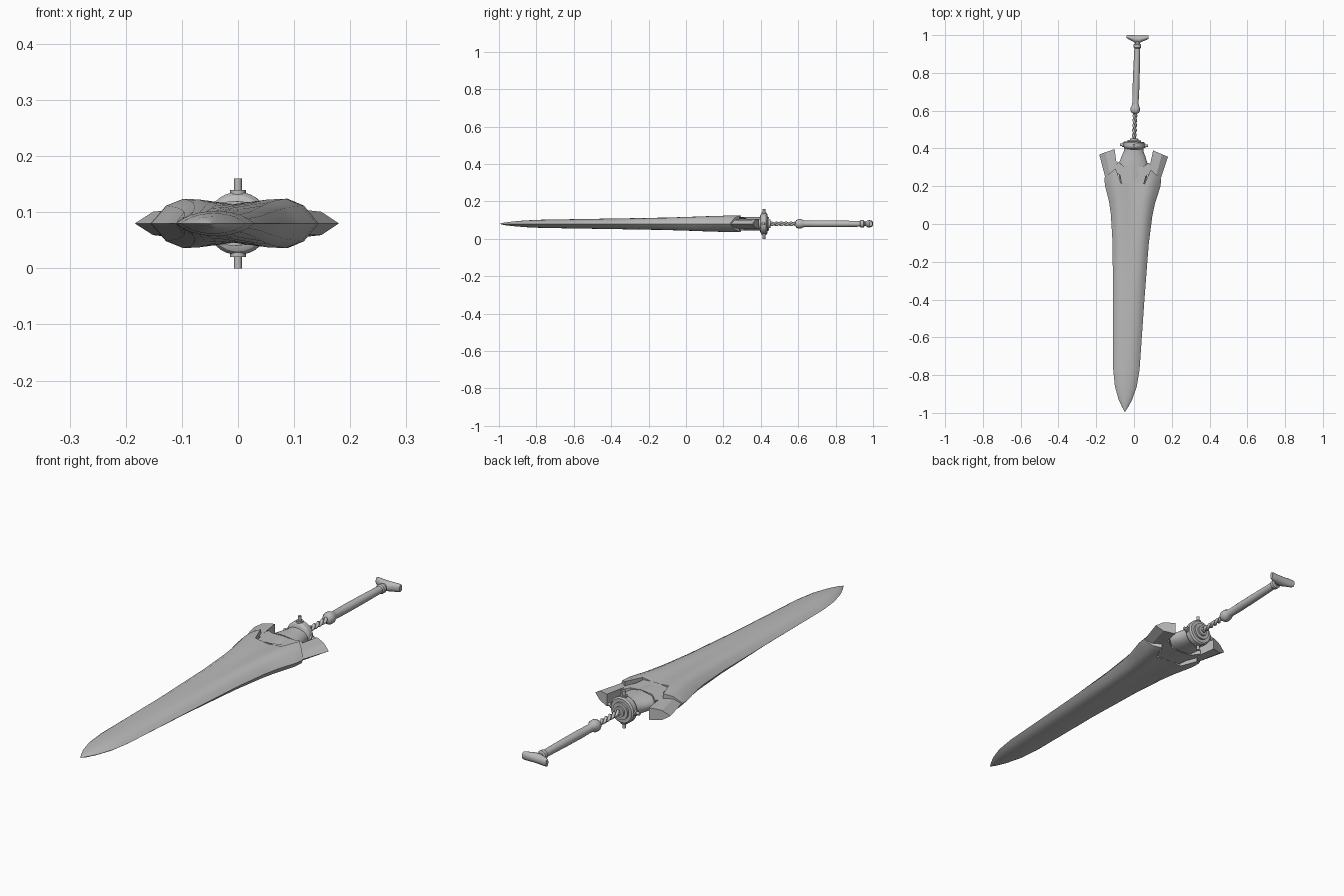
import bpy, bmesh, math
from mathutils import Matrix, Vector

if "Cube" in bpy.data.objects:
    bpy.data.objects.remove(bpy.data.objects["Cube"])

MID = 0.08      # height of the sword's centre plane
steel = bpy.data.materials.new("grey steel")
steel.diffuse_color = (0.5, 0.5, 0.5, 1)
steel.use_nodes = True
steel.node_tree.nodes["Principled BSDF"].inputs["Base Color"].default_value = steel.diffuse_color
# The sword lies turned slightly about the guard
PLACE = (Matrix.Translation((0, 0.42, MID)) @ Matrix.Rotation(math.radians(-1.95), 4, 'Z')
         @ Matrix.Translation((0, -0.42, 0)))


def finish(name, bm, angle=30):
    bmesh.ops.remove_doubles(bm, verts=bm.verts, dist=1e-5)
    bmesh.ops.dissolve_degenerate(bm, edges=bm.edges, dist=1e-6)
    bmesh.ops.recalc_face_normals(bm, faces=bm.faces)
    me = bpy.data.meshes.new(name)
    bm.to_mesh(me)
    bm.free()
    me.transform(PLACE)
    me.materials.append(steel)
    ob = bpy.data.objects.new(name, me)
    bpy.context.collection.objects.link(ob)
    bpy.ops.object.select_all(action='DESELECT')
    ob.select_set(True)
    bpy.context.view_layer.objects.active = ob
    bpy.ops.object.shade_smooth_by_angle(angle=math.radians(angle))
    return ob


def loft(name, rings, angle=30, caps=True):
    """Skin a list of closed rings of points."""
    bm = bmesh.new()
    rows = [[bm.verts.new(p) for p in r] for r in rings]
    n = len(rows[0])
    for a, b in zip(rows, rows[1:]):
        for i in range(n):
            j = (i + 1) % n
            bm.faces.new((a[i], a[j], b[j], b[i]))
    if caps:
        bm.faces.new(rows[0])
        bm.faces.new(rows[-1])
    return finish(name, bm, angle)


def oval(n, a, b):
    return [(a * math.cos(2 * math.pi * i / n), b * math.sin(2 * math.pi * i / n)) for i in range(n)]


def turned(name, profile, n=20, axis='Y', side=1, y0=0.0):
    """Revolve (radius, distance) pairs about an axis."""
    rings = []
    for r, d in profile:
        d *= side
        place = {'Y': lambda p, q: (p, d, q), 'Z': lambda p, q: (p, y0 + q, d),
                 'X': lambda p, q: (d, y0 + p, q)}[axis]
        rings.append([place(p, q) for p, q in oval(n, r, r)])
    return loft(name, rings)


def lerp(table, y):
    for a, b in zip(table, table[1:]):
        if y <= b[0]:
            k = (y - a[0]) / (b[0] - a[0])
            return [p + (q - p) * k for p, q in zip(a, b)][1:]
    return table[-1][1:]


# Blade: stations of length, half width, half thickness
STATIONS = [(-0.995, 0.001, 0.001), (-0.97, 0.016, 0.007), (-0.93, 0.036, 0.012),
            (-0.86, 0.058, 0.018), (-0.77, 0.070, 0.022), (-0.40, 0.083, 0.029),
            (-0.10, 0.096, 0.036), (0.05, 0.110, 0.040), (0.12, 0.122, 0.042),
            (0.21, 0.147, 0.044), (0.25, 0.150, 0.044)]
# across the half width: fraction, height near tip, height near shoulder, end position
ACROSS = [(0, 1, .78, .215), (.22, .97, .88, .215), (.42, .87, .97, .215), (.62, .7, 1, .29),
          (.82, .4, .72, .265), (1, 0, 0, .24)]
half = [(-u, a, b, e) for u, a, b, e in ACROSS[:0:-1]] + ACROSS
bm = bmesh.new()
rows = {1: [], -1: []}
for s in STATIONS:
    y = s[0]
    k = max(0, min(1, (y + 0.5) / 0.7))
    for side in (1, -1):
        row = []
        for u, tip, shoulder, end in half:
            yy = y if y <= 0 else y * end / 0.25
            row.append(bm.verts.new((u * s[1], yy, side * s[2] * (tip + (shoulder - tip) * k))))
        rows[side].append(row)
for side in (1, -1):
    for a, b in zip(rows[side], rows[side][1:]):
        for i in range(len(half) - 1):
            bm.faces.new((a[i], a[i + 1], b[i + 1], b[i]))
for end in (0, -1):
    a, b = rows[1][end], rows[-1][end]
    for i in range(len(half) - 1):
        bm.faces.new((a[i], a[i + 1], b[i + 1], b[i]))
finish("blade", bm, 35)

# Flared core between blade and guard
CORE = [(0.17, .062, .030), (0.22, .068, .033), (0.28, .080, .035), (0.32, .076, .036),
        (0.355, .064, .036), (0.385, .052, .036), (0.41, .050, .038)]
loft("core", [[(p, y, q) for p, q in oval(28, a, b)] for y, a, b in CORE])

# Angular socket panels lying over the core, top and bottom
outline = [(.0, .215), (.060, .215), (.068, .255), (.098, .285), (.083, .328), (.052, .305), (0, .305)]
outline += [(-x, y) for x, y in outline[-2:0:-1]]
for side, label in ((1, "top"), (-1, "bottom")):
    def height(x):
        return side * (0.040 - 1.9 * x * x)
    loft(label + "_panel", [[(x, y, 0.008 * side) for x, y in outline],
                            [(x, y, height(x)) for x, y in outline]])

# Wings: wedges, sharp on the outside and thick on the inside
for side, label in ((1, "right"), (-1, "left")):
    bm = bmesh.new()
    sect = lambda xi, yi, xo, yo, t: [bm.verts.new((side * x, y, z)) for x, y, z in (
        (xo, yo, 0), (xi + .6 * (xo - xi), yi + .6 * (yo - yi), t * .8), (xi, yi, t),
        (xi, yi, -t), (xi + .6 * (xo - xi), yi + .6 * (yo - yi), -t * .8))]
    a = sect(.070, .21, .140, .22, .026)
    b = sect(.102, .393, .182, .362, .026)
    for i in range(5):
        j = (i + 1) % 5
        bm.faces.new((a[i], a[j], b[j], b[i]))
    bm.faces.new(a)
    bm.faces.new(b)
    finish(label + "_wing", bm, 20)

# Round guard with stepped rear face
turned("guard", [(.040, .395), (.050, .400), (.056, .410), (.056, .430), (.050, .436),
                 (.036, .436), (.036, .444), (.022, .444), (.022, .452)], 32)

# Guard pins, tall ones above and below, short ones at the sides
for side, label in ((1, "upper"), (-1, "lower")):
    turned(label + "_pin", [(.014, .045), (.014, .060), (.007, .060), (.007, .080)],
           14, 'Z', side, .417)
for side, label in ((1, "right"), (-1, "left")):
    turned(label + "_stud", [(.012, .045), (.012, .062), (.007, .062), (.007, .075)],
           14, 'X', side, .417)

# Twisted rod: two strands wound around each other
for strand in range(2):
    rings = []
    for i in range(61):
        t = i / 60
        ang = t * math.tau * 3 + strand * math.pi
        c = Vector((.005 * math.cos(ang), .445 + .155 * t, .005 * math.sin(ang)))
        rings.append([c + Vector((p, 0, q)) for p, q in oval(10, .0075, .0075)])
    loft("twisted_strand", rings, 40)

# Grip with bulb and end ring
turned("grip", [(.012, .585), (.020, .590), (.025, .600), (.025, .615), (.019, .628),
                (.0165, .640), (.018, .70), (.0175, .80), (.0155, .93), (.020, .935),
                (.020, .950), (.013, .954), (.013, .975)], 20)

# Crescent pommel bar
BAR = [(-.058, .991, .008, .015), (-.048, .988, .011, .018), (-.030, .984, .015, .019),
       (-.012, .979, .020, .020)]
BAR += [(-x, y, a, b) for x, y, a, b in BAR[::-1]]
loft("pommel", [[(x, y + p, q) for p, q in oval(16, a, b)] for x, y, a, b in BAR], 40)
